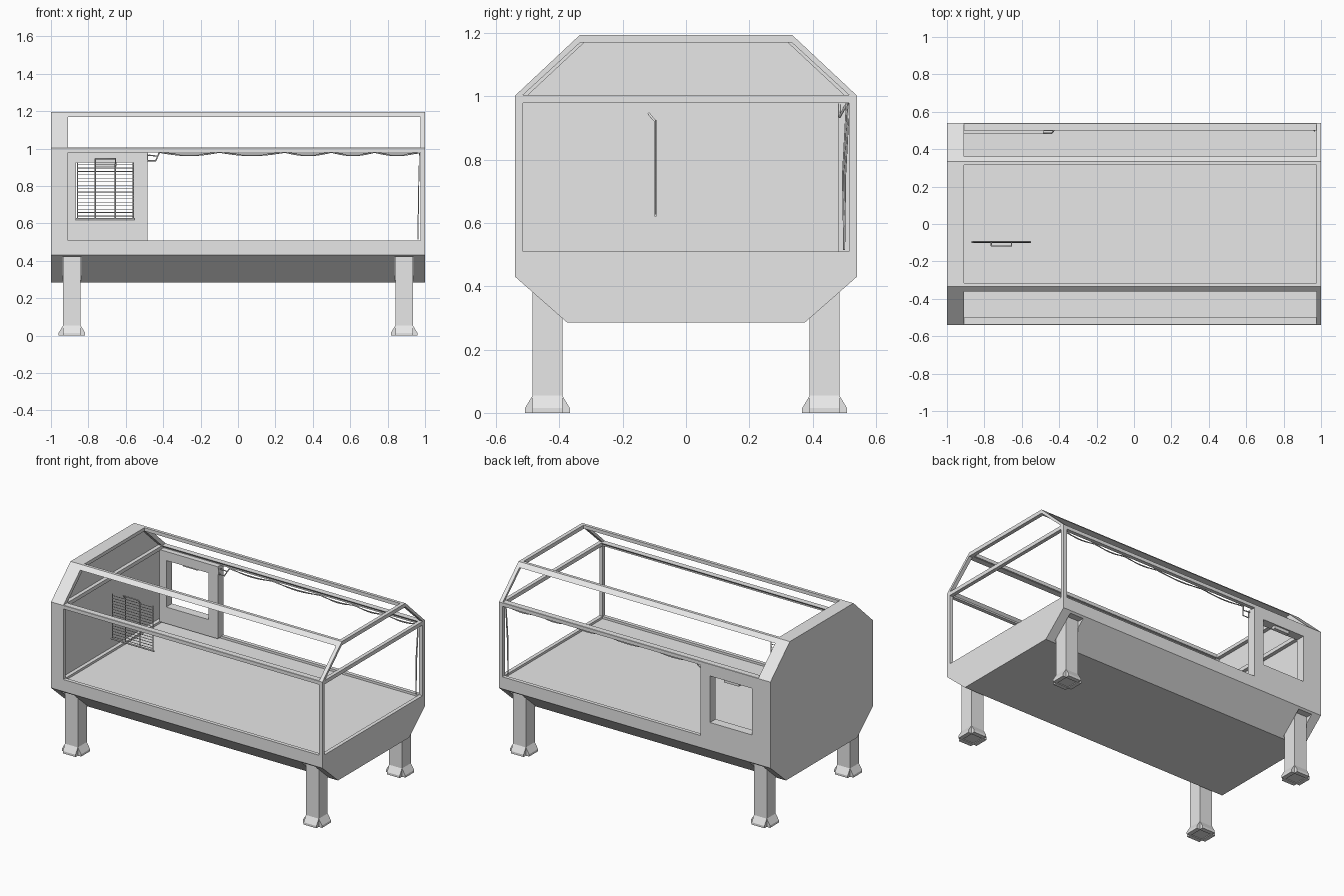
import bpy, bmesh, math
from mathutils import Vector

if "Cube" in bpy.data.objects:
    bpy.data.objects.remove(bpy.data.objects["Cube"], do_unlink=True)

grey = bpy.data.materials.new("light_grey")
grey.use_nodes = True
grey.diffuse_color = (0.8, 0.8, 0.8, 1)
grey.node_tree.nodes["Principled BSDF"].inputs["Base Color"].default_value = (0.8, 0.8, 0.8, 1)


def add(name, data):
    obj = bpy.data.objects.new(name, data)
    data.materials.append(grey)
    bpy.context.scene.collection.objects.link(obj)
    return obj


def prism(name, half, x0, x1):
    """Extrude a y-mirrored (y, z) half profile along x."""
    pts = half + [(-y, z) for y, z in reversed(half)]
    return extrude(name, [(x0, y, z) for y, z in pts], (x1 - x0, 0, 0))


def extrude(name, outline, shift):
    bm = bmesh.new()
    face = bm.faces.new([bm.verts.new(p) for p in outline])
    top = bmesh.ops.extrude_face_region(bm, geom=[face])["geom"]
    bmesh.ops.translate(bm, vec=shift, verts=[g for g in top if isinstance(g, bmesh.types.BMVert)])
    bmesh.ops.recalc_face_normals(bm, faces=bm.faces)
    mesh = bpy.data.meshes.new(name)
    bm.to_mesh(mesh)
    bm.free()
    return add(name, mesh)


def box(name, x, y, z):
    outline = [(x[0], y[0], z[0]), (x[0], y[1], z[0]), (x[0], y[1], z[1]), (x[0], y[0], z[1])]
    return extrude(name, outline, (x[1] - x[0], 0, 0))


def cut(obj, *cutters):
    for cutter in cutters:
        mod = obj.modifiers.new("cut", "BOOLEAN")
        mod.operation, mod.solver, mod.object = "DIFFERENCE", "EXACT", cutter
        bpy.context.view_layer.objects.active = obj
        bpy.ops.object.modifier_apply(modifier=mod.name)
        bpy.data.objects.remove(cutter, do_unlink=True)


def wire(name, paths, radius):
    curve = bpy.data.curves.new(name, "CURVE")
    curve.dimensions = "3D"
    curve.bevel_depth, curve.bevel_resolution = radius, 1
    curve.use_fill_caps = True
    for path in paths:
        spline = curve.splines.new("POLY")
        spline.points.add(len(path) - 1)
        for point, co in zip(spline.points, path):
            point.co = (*co, 1)
    return add(name, curve)


# Octagonal body, hollowed out, with openings that leave slim rails
SPAN = (-0.91, 0.975)
WIDE = (-1, 1)
SIDE_Z = (0.51, 0.98)
body = prism("body_frame", [(0.375, 0.285), (0.54, 0.43), (0.54, 1.003), (0.335, 1.195)], -1, 1)
cut(body,
    prism("cavity", [(0.515, 0.495), (0.515, 0.99), (0.32, 1.172)], -0.935, 0.975),
    box("side_openings", SPAN, WIDE, SIDE_Z),
    box("slope_openings", SPAN, WIDE, (1.005, 1.17)),
    box("roof_opening", SPAN, (-0.315, 0.315), (1.1, 1.4)),
    box("end_opening", (0.9, 1.2), (-0.515, 0.515), SIDE_Z),
    prism("end_gable_opening", [(0.515, 1.005), (0.335, 1.17)], 0.9, 1.2))

# Rails along the inside of the closed end
for label, z in (("upper", (0.98, 1.005)), ("lower", (0.485, 0.51))):
    box(label + "_wall_rail", (-0.94, -0.91), (-0.52, 0.52), z)

# Window panel at the back
panel = box("window_panel", (-0.915, -0.485), (0.48, 0.54), (0.505, 0.985))
cut(panel, box("window_hole", (-0.865, -0.555), WIDE, (0.615, 0.925)))
box("window_latch", (-0.76, -0.65), (0.505, 0.53), (0.905, 0.93))

# Legs set into pockets, each with four flared foot flaps
HALF = 0.047
for sx, xs in ((-1, "right"), (1, "left")):
    for sy, ys in ((-1, "front"), (1, "back")):
        name = f"{ys}_{xs}_leg"
        x, y = sx * 0.888, sy * 0.438
        pocket_y = sorted((sy * 0.385, sy * 0.529))
        cut(body, box("pocket", (x - 0.05, x + 0.05), pocket_y, (0.2, 0.42)))
        box(name, (x - HALF, x + HALF), (y - HALF, y + HALF), (0.005, 0.425))
        for k in range(4):
            a = k * math.pi / 2
            out = Vector((math.cos(a), math.sin(a), 0))
            side = Vector((-out.y, out.x, 0))
            base = Vector((x, y, 0)) - side * HALF
            flap = [(HALF - 0.005, 0), (HALF + 0.024, 0), (HALF + 0.024, 0.015),
                    (HALF, 0.055), (HALF - 0.005, 0.055)]
            outline = [base + out * r + Vector((0, 0, z)) for r, z in flap]
            extrude(f"{name}_foot_flap_{k + 1}", outline, side * 2 * HALF)

# Wire rack floating inside
RY = -0.096
levels = [0.64 + 0.0183 * i for i in range(16)]
wire("rack_slats", [[(-0.862, RY, z), (-0.556, RY, z)] for z in levels], 0.002)
wire("rack_sides", [[(x, RY, 0.625), (x, RY, 0.925)] for x in (-0.858, -0.56)], 0.003)
wire("rack_bottom_bar", [[(-0.87, RY, 0.625), (-0.55, RY, 0.625)]], 0.005)
wire("rack_handle", [[(-0.763, RY, 0.625), (-0.763, RY, 0.92), (-0.763, -0.118, 0.946),
                      (-0.655, -0.118, 0.946), (-0.655, RY, 0.92), (-0.655, RY, 0.625)]], 0.004)

# Cord hung in scallops under the back rail, dropping down the corner post
hooks = [-0.42, -0.1, 0.25, 0.5, 0.73, 0.97]


def garland(sag, y):
    path = []
    for a, b in zip(hooks, hooks[1:]):
        for i in range(10):
            t = i / 10
            path.append((a + (b - a) * t, y, 0.98 - sag * math.sin(math.pi * t)))
    return path + [(0.97, y, 0.975), (0.965, y - 0.012, 0.75), (0.962, 0.5, 0.515)]


wire("hanging_cord", [garland(0.018, 0.515), garland(0.01, 0.508)], 0.003)
wire("cord_hook", [[(-0.485, 0.485, 0.975), (-0.485, 0.485, 0.935), (-0.44, 0.485, 0.935),
                    (-0.42, 0.51, 0.98)],
                   [(-0.48, 0.5, 0.965), (-0.43, 0.5, 0.96), (-0.42, 0.512, 0.98)]], 0.004)
